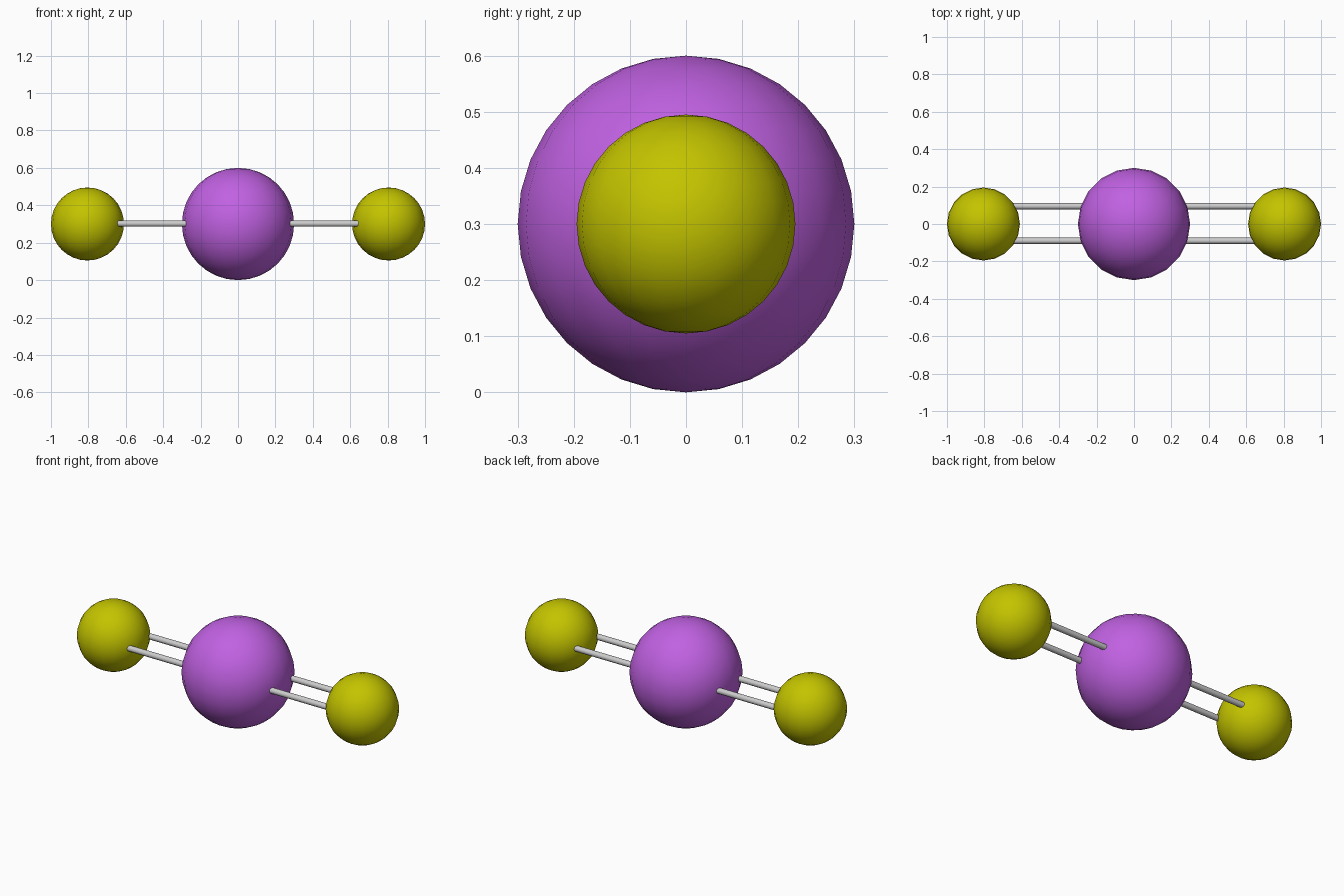
import bpy
import math

if "Cube" in bpy.data.objects:
    bpy.data.objects.remove(bpy.data.objects["Cube"])


def finish(obj, name, color=None):
    obj.name = name
    bpy.ops.object.shade_smooth_by_angle(angle=math.radians(60))
    if color:
        mat = bpy.data.materials.new(name + "_colour")
        mat.diffuse_color = color
        mat.use_nodes = True
        mat.node_tree.nodes["Principled BSDF"].inputs["Base Color"].default_value = mat.diffuse_color
        obj.data.materials.append(mat)


def atom(name, x, radius, color):
    bpy.ops.mesh.primitive_uv_sphere_add(segments=20, ring_count=16,
                                         radius=radius, location=(x, 0, 0.3))
    finish(bpy.context.object, name, color)


def bond(name, side, y):
    # runs from just inside the central atom to just inside the outer atom
    start, end = 0.24, 0.68
    bpy.ops.mesh.primitive_cylinder_add(vertices=10, radius=0.017, depth=end - start,
                                        location=(side * (start + end) / 2, y, 0.302),
                                        rotation=(0, math.pi / 2, 0))
    finish(bpy.context.object, name)


# Central atom
atom("central_atom", 0, 0.3, (0.53, 0.12, 0.76, 1))

# Outer atoms, each joined by a double bond
for label, side in (("left", -1), ("right", 1)):
    atom(label + "_atom", side * 0.805, 0.195, (0.55, 0.55, 0.0, 1))
    for place, y in (("front", -0.09), ("back", 0.095)):
        bond(f"{label}_{place}_bond", side, y)
